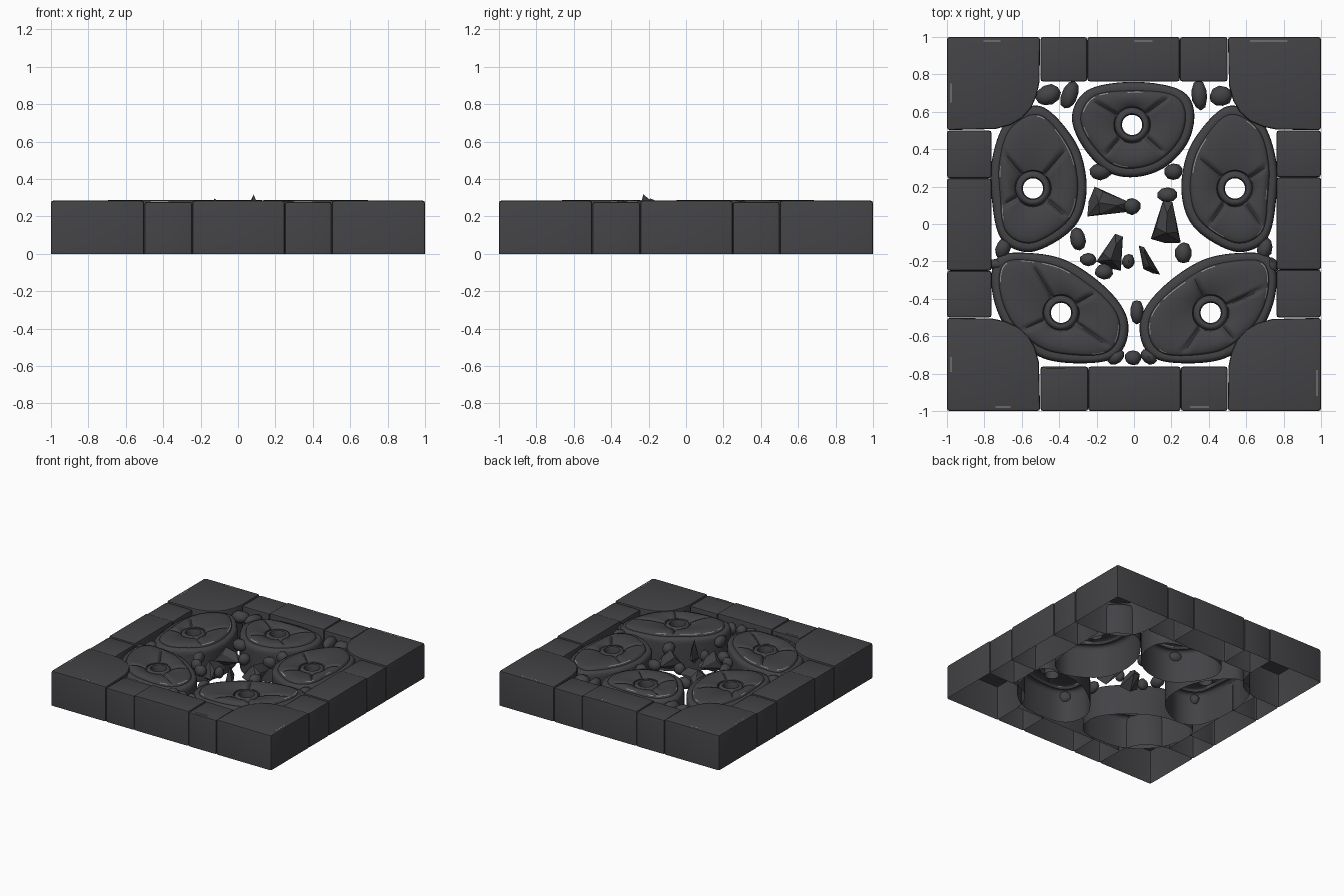
import bpy, bmesh, math, random
from mathutils import Vector, Matrix

if "Cube" in bpy.data.objects:
    bpy.data.objects.remove(bpy.data.objects["Cube"])

random.seed(4)

def material(name, col):
    m = bpy.data.materials.new(name)
    m.diffuse_color = (*col, 1)
    m.use_nodes = True
    m.node_tree.nodes["Principled BSDF"].inputs["Base Color"].default_value = m.diffuse_color
    return m

STONE = material("dark_stone", (0.056, 0.054, 0.060))
WORN = material("worn_edge_grey", (0.30, 0.30, 0.30))

def finish(bm, name, angle=35, recalc=True):
    if recalc:
        bmesh.ops.recalc_face_normals(bm, faces=bm.faces)
    me = bpy.data.meshes.new(name)
    bm.to_mesh(me)
    bm.free()
    ob = bpy.data.objects.new(name, me)
    bpy.context.collection.objects.link(ob)
    me.materials.append(STONE)
    me.materials.append(WORN)
    bpy.ops.object.select_all(action='DESELECT')
    ob.select_set(True)
    bpy.context.view_layer.objects.active = ob
    bpy.ops.object.shade_smooth_by_angle(angle=math.radians(angle))
    return ob

# Frame stones: bevelled prisms, open underneath
def block(name, pts, rot=0, top=0.285):
    bm = bmesh.new()
    R = Matrix.Rotation(math.radians(rot), 3, 'Z')
    face = bm.faces.new([bm.verts.new(R @ Vector((x, y, 0))) for x, y in pts])
    ext = bmesh.ops.extrude_face_region(bm, geom=[face])['geom']
    bmesh.ops.translate(bm, vec=(0, 0, top),
                        verts=[g for g in ext if isinstance(g, bmesh.types.BMVert)])
    bmesh.ops.recalc_face_normals(bm, faces=bm.faces)
    edges = [e for e in bm.edges if max(v.co.z for v in e.verts) > 0.1
             and e.calc_face_angle(0) > 0.7]
    bmesh.ops.bevel(bm, geom=edges, offset=0.016, segments=2, profile=0.6,
                    affect='EDGES')
    low = [f for f in bm.faces if f.calc_center_median().z < 0.001]
    bmesh.ops.delete(bm, geom=low, context='FACES_ONLY')
    finish(bm, name, 40, recalc=False)

for k in range(4):
    block(f"corner_stone_{k}", [(-1, 1), (-1, .502), (-.74, .508), (-.66, .53), (-.60, .565),
                               (-.55, .62), (-.52, .69), (-.505, .76), (-.502, 1)], k * 90)
    for i, (a, b) in enumerate([(-.5, -.25), (-.25, .245), (.245, .5)]):
        block(f"side_stone_{k}_{i}", [(a, 1), (a, .762), (b, .762), (b, 1)], k * 90,
              0.278 if i != 1 else 0.285)

# Petal stones: egg-shaped discs with a hole, collar and grooved lobes
def outline(pts, per=12):
    out, n = [], len(pts)
    for i in range(n):
        p0, p1, p2, p3 = (Vector(pts[(i + j) % n]) for j in (-1, 0, 1, 2))
        for s in range(per):
            t = s / per
            out.append(0.5 * (2 * p1 + (p2 - p0) * t + (2 * p0 - 5 * p1 + 4 * p2 - p3) * t * t
                              + (3 * p1 - p0 - 3 * p2 + p3) * t ** 3))
    return out

def petal(name, pts, hole, grooves, mirror=False):
    sx = -1 if mirror else 1
    c = Vector(hole)
    rim = outline(pts)
    n = len(rim)
    bm = bmesh.new()
    rings = []

    def ring(fn):
        vs = []
        for p in rim:
            d = p - c
            r, z = fn(d.length, math.atan2(d.y, d.x))
            q = c + d.normalized() * r
            vs.append(bm.verts.new((sx * q.x, q.y, z)))
        rings.append(vs)

    for r, z in [(.054, .19), (.054, .25), (.060, .268), (.072, .272), (.086, .266), (.093, .245)]:
        ring(lambda L, a, r=r, z=z: (r, z))
    # lobes between the collar and the inset step
    for k in range(13):
        t = k / 12
        def lobe(L, a, t=t):
            r = .098 + (L - .058 - .098) * t
            z = .289 - .022 * (1 - t) ** 3 - .010 * t ** 6
            for g in grooves:
                da = (a - math.radians(g) + math.pi) % (2 * math.pi) - math.pi
                if abs(da) < 1.2:
                    z -= .022 * math.exp(-(r * math.sin(da) / .012) ** 2) * (1 - t ** 5)
            return r, z
        ring(lobe)
    worn_ring = len(rings) - 1
    for off, z in [(.053, .276), (.047, .262), (.025, .266), (.010, .258), (.002, .243), (0, .22), (0, 0)]:
        ring(lambda L, a, o=off, z=z: (L - o, z))
    # patchy worn line along the step
    worn = set()
    for _ in range(7):
        s = random.randrange(n)
        worn |= {(s + j) % n for j in range(random.randint(3, 9))}
    for k in range(len(rings) - 1):
        for i in range(n):
            j = (i + 1) % n
            f = bm.faces.new((rings[k][i], rings[k][j], rings[k + 1][j], rings[k + 1][i]))
            if k == worn_ring and i in worn:
                f.material_index = 1
    finish(bm, name, 50)

TOP = [(0, .76), (-.24, .72), (-.33, .59), (-.29, .44), (-.16, .29), (-.01, .25),
       (.16, .30), (.29, .44), (.32, .61), (.24, .72)]
SIDE = [(.5, .63), (.68, .55), (.76, .34), (.76, .13), (.71, -.08), (.56, -.15),
        (.38, -.07), (.28, .05), (.255, .24), (.32, .45)]
LOW = [(.56, -.155), (.73, -.18), (.76, -.35), (.68, -.56), (.48, -.72), (.19, -.74),
       (.06, -.67), (.035, -.51), (.14, -.35), (.35, -.2)]
petal("petal_stone_top", TOP, (-.01, .53), (148, 38, 228, 318))
petal("petal_stone_right", SIDE, (.54, .19), (35, 140, 235, 305))
petal("petal_stone_left", SIDE, (.54, .19), (50, 130, 220, 330), True)
petal("petal_stone_low_right", LOW, (.41, -.475), (25, 115, 235, 310))
petal("petal_stone_low_left", LOW, (.39, -.475), (60, 150, 215, 335), True)

# Pebbles wedged in the gaps: x, y, half-width, half-depth, tilt
PEBBLES = [(-.46, .69, .07, .055, 25), (-.345, .69, .045, .08, -20), (.35, .69, .042, .08, 5),
           (.465, .685, .062, .055, 10), (-.18, .28, .06, .045, 0), (.21, .28, .05, .045, 0),
           (-.01, .095, .045, .045, 0), (.18, .155, .055, .04, 0), (-.30, -.08, .042, .06, 10),
           (.265, -.155, .045, .057, 0), (-.70, -.13, .04, .06, -20), (-.735, -.215, .045, .03, 0),
           (.70, -.13, .04, .06, -15), (.74, -.22, .03, .045, 20), (-.16, -.255, .05, .042, 0),
           (-.245, -.19, .045, .035, 0), (-.03, -.2, .035, .04, 0), (.015, -.47, .036, .065, 0),
           (-.095, -.71, .05, .036, 40), (-.005, -.715, .045, .042, 0), (.08, -.71, .05, .036, -40)]
for i, (x, y, a, b, rot) in enumerate(PEBBLES):
    bm = bmesh.new()
    bmesh.ops.create_icosphere(bm, subdivisions=2, radius=1)
    for v in bm.verts:
        v.co *= random.uniform(.94, 1.06)
    M = (Matrix.Translation((x, y, .225)) @ Matrix.Rotation(math.radians(rot), 4, 'Z')
         @ Matrix.Diagonal((a, b, .048, 1)))
    bmesh.ops.transform(bm, matrix=M, verts=bm.verts)
    finish(bm, f"pebble_{i}", 40)

# Broken wedge shards in the middle: tip, two base corners, ridge height
SHARDS = [((-.03, .09), (-.25, .04), (-.21, .2), .27), ((.18, .12), (.09, -.08), (.25, -.1), .28),
          ((-.08, -.06), (-.2, -.2), (-.07, -.25), .297), ((.04, -.12), (.05, -.24), (.14, -.27), .318)]
for i, (tip, b1, b2, top) in enumerate(SHARDS):
    bm = bmesh.new()
    t, p, q = Vector((*tip, .2)), Vector((*b1, .17)), Vector((*b2, .17))
    mid = (p + q) / 2
    ridge = mid.lerp(t, .2)
    side = (q - p) * .16
    for v in (t + side, t - side, p, q, mid + (mid - t) * .06,
              p.lerp(t, .3) + Vector((0, 0, .06)), q.lerp(t, .25) + Vector((0, 0, .05)),
              Vector((ridge.x, ridge.y, top)), Vector((ridge.x, ridge.y, .12)),
              mid.lerp(t, .7) + Vector((0, 0, .07))):
        bm.verts.new(v)
    hull = bmesh.ops.convex_hull(bm, input=bm.verts)
    bmesh.ops.delete(bm, geom=list({g for g in hull['geom_interior']
                                    if isinstance(g, bmesh.types.BMVert)}), context='VERTS')
    finish(bm, f"shard_{i}", 25)

# Thin worn streaks on the frame: x, y, length, depth
for i, (x, y, lx, ly) in enumerate([(-.76, .978, .09, .006), (.72, .978, .2, .006), (.05, .978, .1, .005),
                                    (-.7, -.978, .08, .006), (.35, -.978, .1, .006), (-.978, .7, .006, .1),
                                    (-.978, -.75, .006, .08), (.978, -.85, .006, .14), (-.42, -.772, .1, .005)]):
    bm = bmesh.new()
    bmesh.ops.create_cube(bm, size=1, matrix=Matrix.Translation((x, y, .282))
                          @ Matrix.Diagonal((lx, ly, .008, 1)))
    for f in bm.faces:
        f.material_index = 1
    finish(bm, f"worn_streak_{i}")
